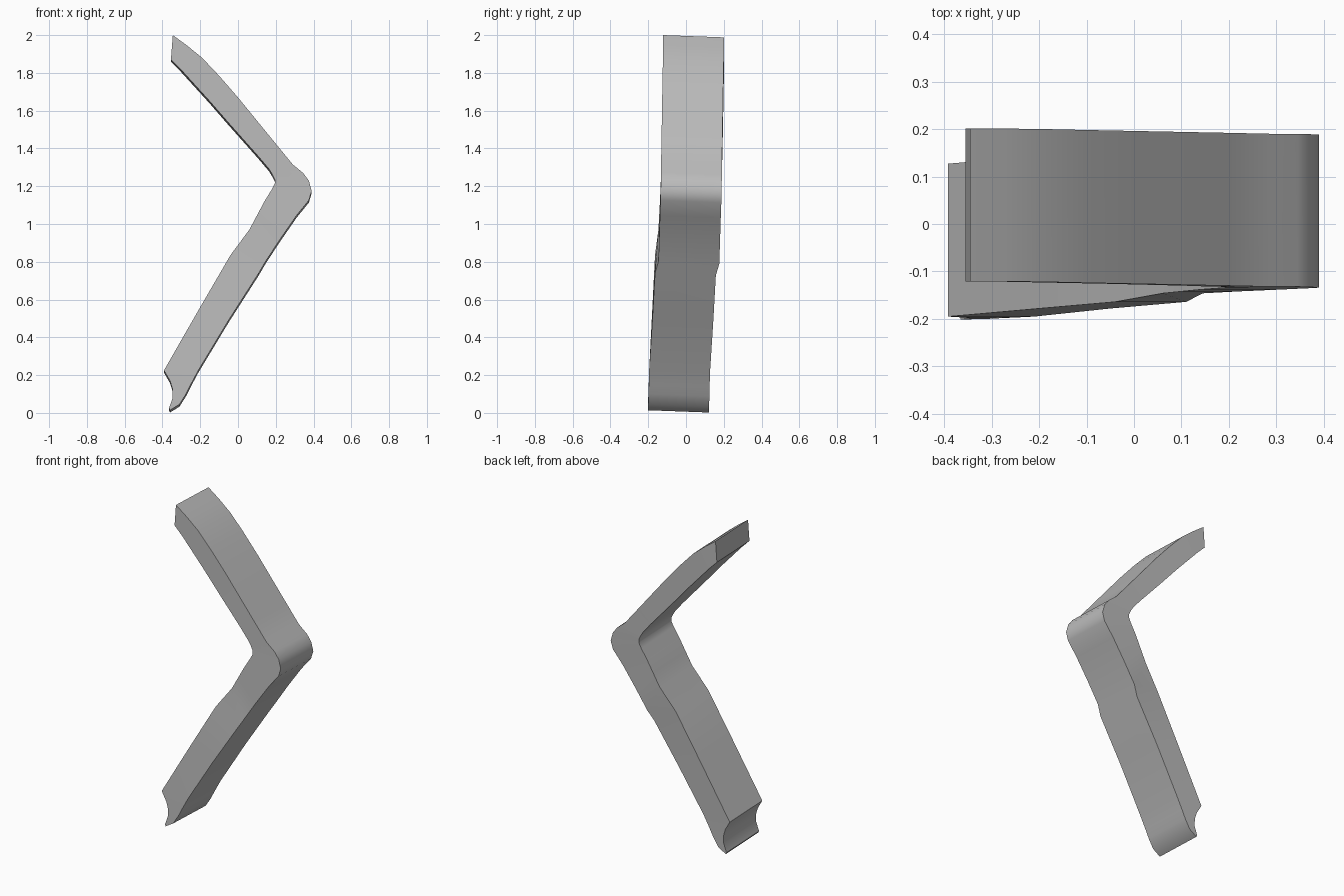
import bpy
import bmesh
import math

default_cube = bpy.data.objects.get("Cube")
if default_cube:
    bpy.data.objects.remove(default_cube, do_unlink=True)

HALF_DEPTH = 0.161
BACK_DROP = 0.012  # the back edge sits slightly lower than the front edge

# Stations along the bar: outer x, outer z, inner x, inner z, centre y
upper_arm = [
    (-.345, 2.0, -.355, 1.87, .04),
    (-.27, 1.945, -.3, 1.815, .04),
    (-.19, 1.88, -.25, 1.76, .039),
    (-.1, 1.785, -.15, 1.65, .037),
    (0, 1.67, -.05, 1.535, .035),
    (.2, 1.425, .11, 1.355, .031),
    (.29, 1.315, .165, 1.29, .029),
]
elbow = [
    (.345, 1.27, .18, 1.265, .029),
    (.375, 1.23, .195, 1.235, .028),
    (.39, 1.175, .195, 1.215, .027),
    (.375, 1.125, .18, 1.185, .026),
    (.31, 1.045, .14, 1.12, .023),
    (.22, .915, .1, 1.045, .019),
]
lower_arm = [
    (.145, .8, .06, .97, .015),
    (.11, .74, -.04, .835, -.003),
    (-.05, .49, -.2, .56, -.017),
    (-.21, .225, -.392, .225, -.034),
    (-.25, .15, -.36, .17, -.036),
    (-.275, .1, -.346, .125, -.037),
    (-.31, .045, -.346, .08, -.039),
    (-.36, .014, -.365, .025, -.04),
]

# One neutral material
grey = bpy.data.materials.new("neutral grey")
grey.use_nodes = True
colour = (0.5, 0.5, 0.5, 1)
grey.diffuse_color = colour
grey.node_tree.nodes["Principled BSDF"].inputs["Base Color"].default_value = colour


def add_bent_bar(name, stations):
    """Skin a four-sided section along the stations and cap both ends."""
    bm = bmesh.new()
    rings = []
    for ox, oz, ix, iz, y in stations:
        front, back = y - HALF_DEPTH, y + HALF_DEPTH
        corners = [(ox, front, oz), (ox, back, oz - BACK_DROP),
                   (ix, back, iz - BACK_DROP), (ix, front, iz)]
        rings.append([bm.verts.new(c) for c in corners])
    for a, b in zip(rings, rings[1:]):
        for i in range(4):
            j = (i + 1) % 4
            bm.faces.new((a[i], a[j], b[j], b[i]))
    bm.faces.new(rings[0])
    bm.faces.new(rings[-1])
    bmesh.ops.recalc_face_normals(bm, faces=bm.faces)
    mesh = bpy.data.meshes.new(name)
    bm.to_mesh(mesh)
    bm.free()
    mesh.materials.append(grey)
    obj = bpy.data.objects.new(name, mesh)
    bpy.context.collection.objects.link(obj)
    return obj


# Bent bar with rounded elbow
bar = add_bent_bar("bent_bar", upper_arm + elbow + lower_arm)
bpy.ops.object.select_all(action="DESELECT")
bar.select_set(True)
bpy.context.view_layer.objects.active = bar
bpy.ops.object.shade_smooth_by_angle(angle=math.radians(35))
